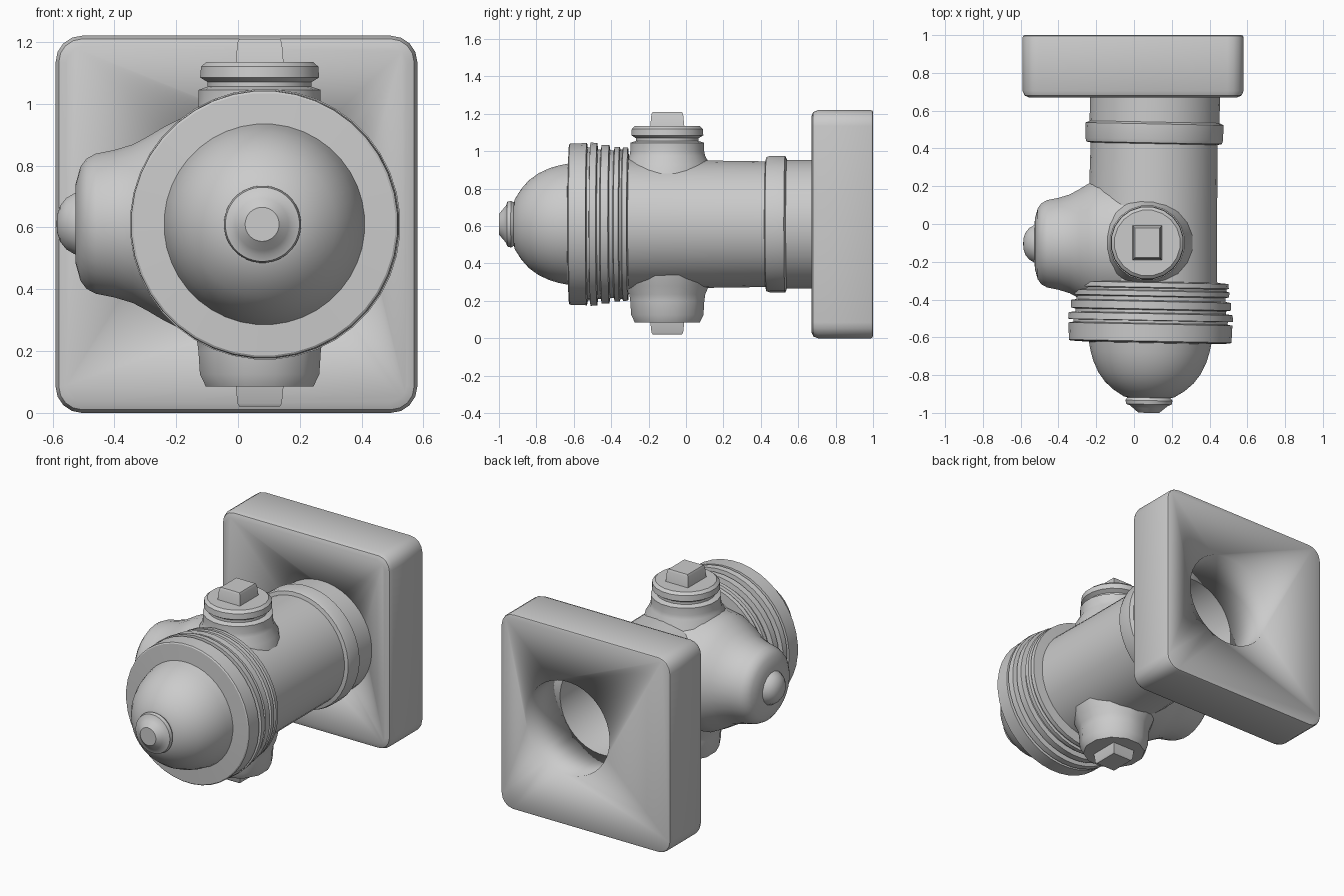
import bpy, bmesh, math
from mathutils import Matrix, Vector

if "Cube" in bpy.data.objects:
    bpy.data.objects.remove(bpy.data.objects["Cube"])


def finish(name, bm, angle=30):
    bmesh.ops.recalc_face_normals(bm, faces=bm.faces)
    me = bpy.data.meshes.new(name)
    bm.to_mesh(me)
    bm.free()
    ob = bpy.data.objects.new(name, me)
    bpy.context.collection.objects.link(ob)
    bpy.ops.object.select_all(action='DESELECT')
    ob.select_set(True)
    bpy.context.view_layer.objects.active = ob
    bpy.ops.object.shade_smooth_by_angle(angle=math.radians(angle))
    return ob


def lathe(name, profile, matrix, segs=40, angle=30):
    """Revolve (height, radius) points round local z; radius 0 makes a pole."""
    bm = bmesh.new()
    rings = []
    for h, r in profile:
        n = segs if r > 0 else 1
        rings.append([bm.verts.new(matrix @ Vector((
            r * math.cos(2 * math.pi * (i + .5) / segs),
            r * math.sin(2 * math.pi * (i + .5) / segs), h))) for i in range(n)])
    for a, b in zip(rings, rings[1:]):
        for i in range(segs):
            j = (i + 1) % segs
            vs = [a[i % len(a)], a[j % len(a)], b[j % len(b)], b[i % len(b)]]
            bm.faces.new(list(dict.fromkeys(vs)))
    return finish(name, bm, angle)


def at(x, y, z, turn=Matrix()):
    return Matrix.Translation((x, y, z)) @ turn


# Main axis runs along y with a slight lean to +x
axis = at(0.098, 0, 0.61, Matrix.Rotation(-0.02, 4, 'Z') @ Matrix.Rotation(-math.pi / 2, 4, 'X'))

# Barrel with dome cap, grooved flange, collar and hollow inside
lathe("barrel", [
    (-1.0, 0), (-1.0, .055), (-.975, .085), (-.962, .1), (-.955, .12), (-.935, .125),
    (-.92, .115), (-.915, .135), (-.88, .19), (-.84, .235), (-.79, .272), (-.73, .3),
    (-.68, .315), (-.63, .325), (-.625, .425), (-.62, .432), (-.53, .435), (-.525, .41),
    (-.512, .41), (-.51, .438), (-.475, .435), (-.47, .4), (-.455, .4), (-.45, .425),
    (-.41, .425), (-.405, .395), (-.385, .395), (-.38, .415), (-.355, .415), (-.35, .4),
    (-.34, .4), (-.335, .412), (-.31, .41), (-.305, .35), (0, .343), (.425, .337),
    (.43, .36), (.45, .366), (.53, .366), (.54, .345), (.8, .345),
    (.8, .295), (.2, .28), (.05, .2), (0, 0)], axis)

# Square base plate with rounded corners and a round opening
bm = bmesh.new()
bmesh.ops.create_cube(bm, size=1, matrix=at(-.005, .835, .61) @ Matrix.Diagonal((1.17, .33, 1.22, 1)))
long_edges = [e for e in bm.edges if abs((e.verts[0].co - e.verts[1].co).y) > .1]
bmesh.ops.bevel(bm, geom=long_edges, offset=.085, segments=4, profile=.5, affect='EDGES')
for y, off in ((.67, .035), (1.0, .012)):
    rim = [e for e in bm.edges if all(abs(v.co.y - y) < 1e-4 for v in e.verts)]
    bmesh.ops.bevel(bm, geom=rim, offset=off, segments=2, profile=.5, affect='EDGES')
plate = finish("base_plate", bm)
cutter = lathe("opening_cutter", [(.4, 0), (.4, .29), (1.2, .29), (1.2, 0)], axis)
cutter.hide_render = True
cutter.hide_set(True)
cut = plate.modifiers.new("opening", 'BOOLEAN')
cut.operation = 'DIFFERENCE'
cut.object = cutter
cut.solver = 'EXACT'

# Large side outlet with its nub, pointing to -x
side = at(0, -.105, .612, Matrix.Rotation(-math.pi / 2, 4, 'Y'))
lathe("side_outlet", [
    (.0, .37), (.18, .345), (.24, .315), (.29, .285), (.34, .258), (.4, .24), (.46, .228),
    (.49, .212), (.51, .185), (.525, .13), (.53, 0)],
    side @ Matrix.Diagonal((1, 1.02, 1, 1)), 28, 40)
lathe("side_nub", [(.5, .11), (.53, .1), (.555, .085), (.575, .06), (.585, .03), (.587, 0)],
      side, 16, 45)

# Small outlets above and below, each with a square nut
top = at(.07, -.1, 0)
lathe("top_outlet", [
    (.85, .25), (.93, .23), (.975, .205), (1.0, .2), (1.045, .2), (1.055, .17), (1.07, .17),
    (1.085, .195), (1.12, .192), (1.135, .175), (1.135, 0)], top, 20)
lathe("bottom_outlet", [
    (.36, .25), (.28, .23), (.235, .21), (.2, .205), (.125, .2), (.085, .18), (.085, 0)],
    top, 12)
for name, base, tip in (("top_nut", 1.11, 1.21), ("bottom_nut", .11, .02)):
    lathe(name, [(base, .118), (tip + (base - tip) * .12, .107), (tip, .098), (tip, 0)],
          top @ Matrix.Diagonal((.95, 1.12, 1, 1)), 4)
